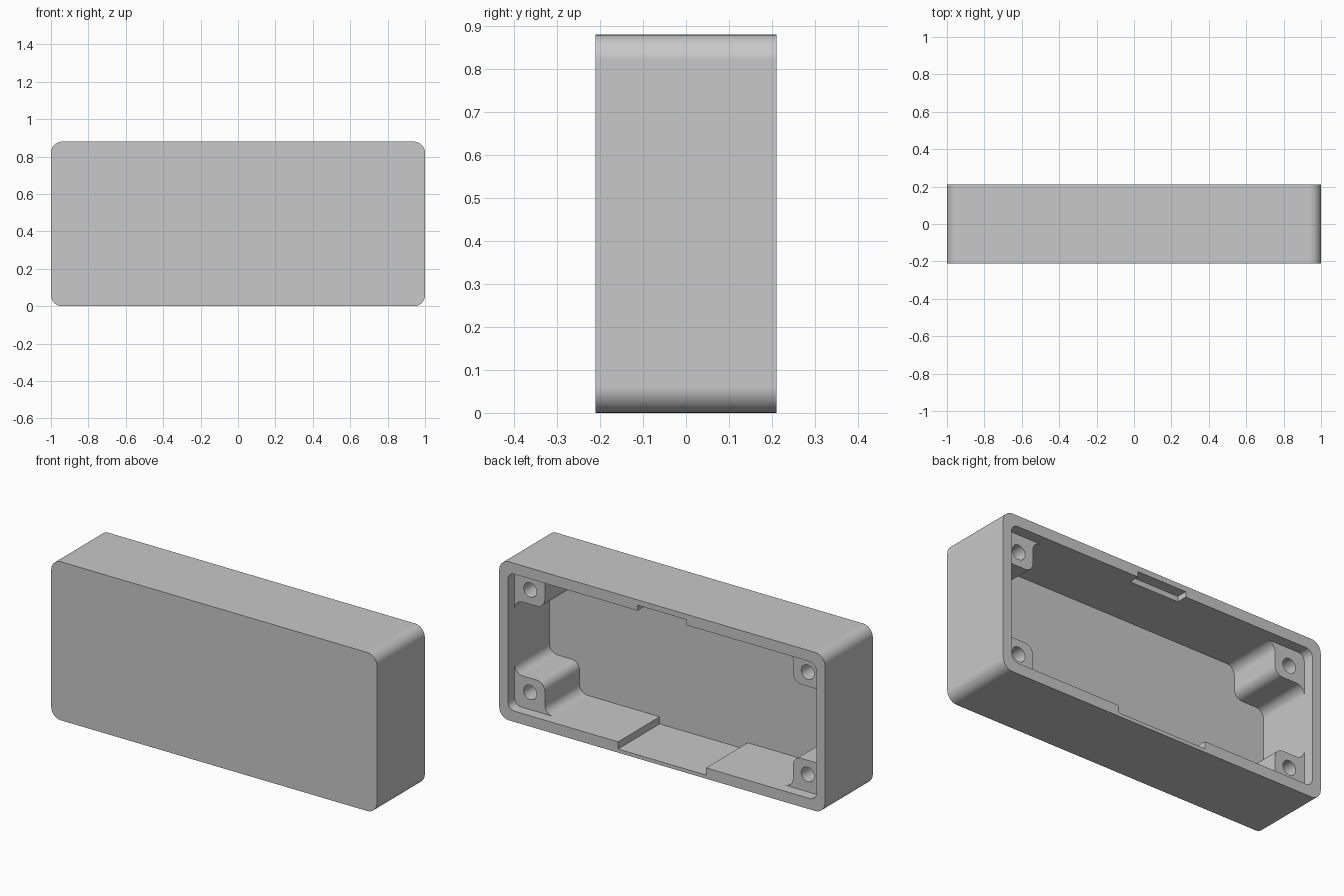
import bpy
import bmesh
from math import cos, sin, radians

cube = bpy.data.objects.get("Cube")
if cube:
    bpy.data.objects.remove(cube, do_unlink=True)

# Main dimensions
MID_Z = 0.44
HALF_W, HALF_H, HALF_D = 1.0, 0.44, 0.21
IN_W, IN_H = 0.947, 0.38      # half size of the hollow
FLOOR_Y, POST_Y = -0.155, 0.15
OUT = 0.3                     # cutters reach past the open back

grey = bpy.data.materials.new("Light grey plastic")
grey.use_nodes = True
grey.diffuse_color = (0.58, 0.58, 0.58, 1)
grey.node_tree.nodes["Principled BSDF"].inputs["Base Color"].default_value = grey.diffuse_color


def arc(cx, cz, r, start, end, steps=10):
    angles = [radians(start + (end - start) * i / steps) for i in range(steps + 1)]
    return [(cx + r * cos(a), cz + r * sin(a)) for a in angles]


def four_way(quarter):
    """Mirror the upper +x quarter of an outline into a closed loop."""
    half = quarter + [(-x, z) for x, z in reversed(quarter)]
    return half + [(x, -z) for x, z in reversed(half)]


def rounded_rect(w, h, r):
    return four_way(arc(w - r, h - r, r, 0, 90))


def prism(name, outline, y0, y1):
    """Extrude an x-z outline, centred on the box middle, along y."""
    bm = bmesh.new()
    face = bm.faces.new([bm.verts.new((x, y0, z + MID_Z)) for x, z in outline])
    new = bmesh.ops.extrude_face_region(bm, geom=[face])["geom"]
    moved = [v for v in new if isinstance(v, bmesh.types.BMVert)]
    bmesh.ops.translate(bm, verts=moved, vec=(0, y1 - y0, 0))
    bmesh.ops.recalc_face_normals(bm, faces=bm.faces)
    mesh = bpy.data.meshes.new(name)
    bm.to_mesh(mesh)
    bm.free()
    mesh.materials.append(grey)
    obj = bpy.data.objects.new(name, mesh)
    bpy.context.collection.objects.link(obj)
    return obj


def slot(name, half_w, z0, z1, y0):
    return prism(name, [(-half_w, z0), (half_w, z0), (half_w, z1), (-half_w, z1)], y0, OUT)


case = prism("enclosure_case", rounded_rect(HALF_W, HALF_H, 0.06), -HALF_D, HALF_D)

# Hollow whose outline steps around a filleted screw post in each corner
px, pz, r = 0.762, 0.205, 0.05
corner = (arc(IN_W - r, pz - r, r, 0, 90)
          + arc(px + r, pz + r, r, 270, 180)
          + arc(px - r, IN_H - r, r, 0, 90))
cutters = [
    prism("hollow_cutter", four_way(corner), FLOOR_Y, OUT),
    prism("lid_recess_cutter", rounded_rect(IN_W, IN_H, 0.04), POST_Y, OUT),
    # Wide channel in the bottom wall and latch notch in the top wall
    slot("bottom_channel_cutter", 0.27, -0.42, -0.3, FLOOR_Y),
    slot("top_notch_cutter", 0.15, 0.3, 0.41, POST_Y),
]

# Screw holes in the posts
for sx in (-1, 1):
    for sz in (-1, 1):
        hole = arc(sx * 0.852, sz * 0.284, 0.04, 0, 345, 23)
        cutters.append(prism("screw_hole_cutter", hole, -0.08, OUT))

bpy.ops.object.select_all(action="DESELECT")
case.select_set(True)
bpy.context.view_layer.objects.active = case
for cutter in cutters:
    cutter.hide_render = True
    mod = case.modifiers.new("Cut", "BOOLEAN")
    mod.operation = "DIFFERENCE"
    mod.solver = "EXACT"
    mod.object = cutter
    bpy.ops.object.modifier_apply(modifier=mod.name)
    bpy.data.objects.remove(cutter, do_unlink=True)

# Smooth the fillets while keeping flat walls flat
bpy.ops.object.shade_smooth_by_angle(angle=radians(30))
weighted = case.modifiers.new("Flat walls", "WEIGHTED_NORMAL")
weighted.keep_sharp = True
